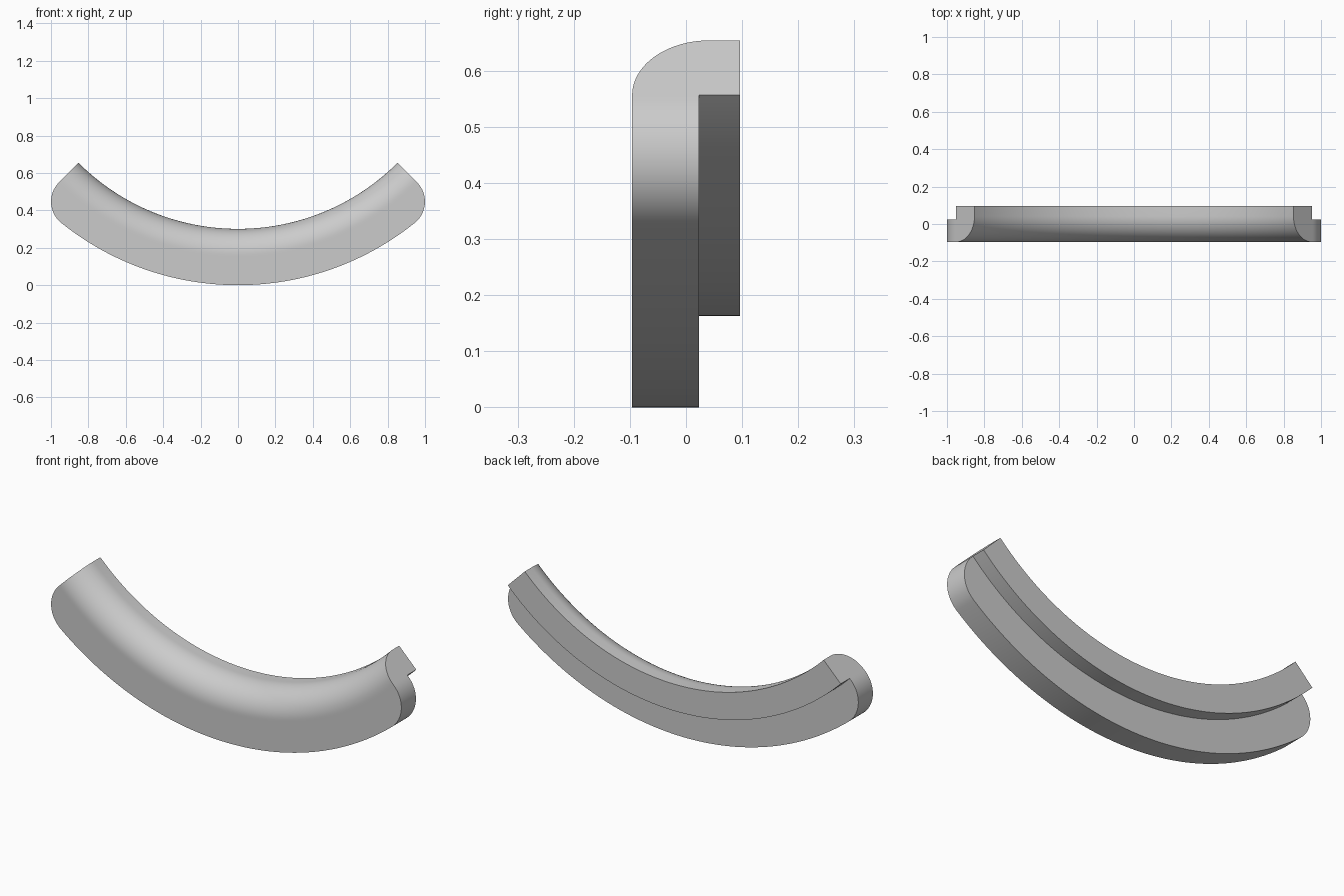
import bpy, bmesh
from math import sin, cos, pi, atan2, hypot, sqrt, radians

if "Cube" in bpy.data.objects:
    bpy.data.objects.remove(bpy.data.objects["Cube"], do_unlink=True)

# Band dimensions: concentric radii about an axis along y, at height OUTER
OUTER, STEP, INNER = 1.507, 1.344, 1.206
FRONT, LEDGE, BACK = -0.096, 0.023, 0.096
HALF_ANGLE = radians(45)
CORNER = 0.146                                   # rounded lower corners of the ends
TANGENT = sqrt((OUTER - CORNER) ** 2 - CORNER ** 2)
COLUMNS, STEPS = 96, 20

# Rounded end corner, as (radius, angle trimmed off the end)
corner = []
last = pi / 2 + atan2(CORNER, TANGENT)
for i in range(STEPS + 1):
    phi = last * i / STEPS
    a = TANGENT + CORNER * sin(phi)
    b = CORNER * (1 - cos(phi))
    corner.append((hypot(a, b), atan2(b, a)))

# Cross-section as (radius, y, trim): rounded top edge, front, underside, rear ledge
fillet = STEP - INNER
section = [(INNER, BACK, 0)]
for i in range(STEPS + 1):
    t = pi / 2 * i / STEPS
    section.append((STEP - fillet * cos(t), FRONT + fillet * (1 - sin(t)), 0))
front_start = len(section)
section += [(r, FRONT, d) for r, d in corner]
back_end = len(section) + STEPS
section += [(r, LEDGE, d) for r, d in reversed(corner)]
section += [(STEP, LEDGE, 0), (STEP, BACK, 0)]

# Sweep the section around the arc
bm = bmesh.new()
rings = []
for c in range(COLUMNS + 1):
    s = 2 * c / COLUMNS - 1
    ring = []
    for r, y, trim in section:
        ang = s * (HALF_ANGLE - trim)
        ring.append(bm.verts.new((r * sin(ang), y, OUTER - r * cos(ang))))
    rings.append(ring)
n = len(section)
for r0, r1 in zip(rings, rings[1:]):
    for i in range(n):
        j = (i + 1) % n
        bm.faces.new((r0[i], r0[j], r1[j], r1[i]))

# Close both ends: flat upper part, rounded lower part
for ring in (rings[0], rings[-1]):
    bm.faces.new(ring[:front_start + 1] + ring[back_end:])
    for i in range(STEPS):
        f, b = front_start + i, back_end - i
        bm.faces.new((ring[f], ring[f + 1], ring[b - 1], ring[b]))
bmesh.ops.recalc_face_normals(bm, faces=bm.faces)

mesh = bpy.data.meshes.new("curved_rim")
bm.to_mesh(mesh)
bm.free()
rim = bpy.data.objects.new("curved_rim", mesh)
bpy.context.collection.objects.link(rim)

# Plain grey material
grey = bpy.data.materials.new("light_grey")
grey.use_nodes = True
colour = (0.6, 0.6, 0.6, 1)
grey.diffuse_color = colour
grey.node_tree.nodes["Principled BSDF"].inputs["Base Color"].default_value = colour
mesh.materials.append(grey)

bpy.ops.object.select_all(action="DESELECT")
rim.select_set(True)
bpy.context.view_layer.objects.active = rim
bpy.ops.object.shade_smooth_by_angle(angle=radians(30))
